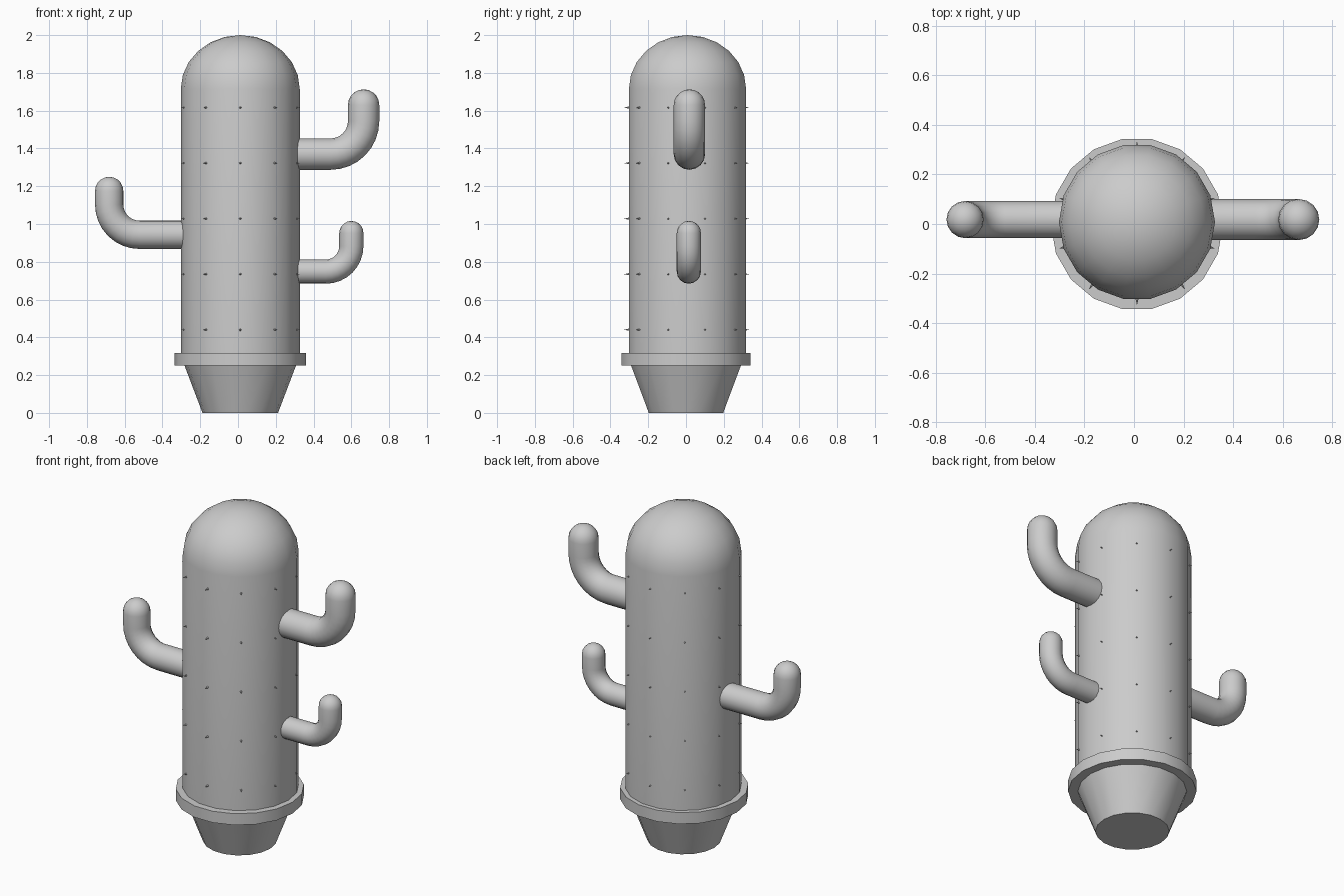
import bpy, bmesh
from math import sin, cos, pi, radians
from mathutils import Matrix, Vector

if "Cube" in bpy.data.objects:
    bpy.data.objects.remove(bpy.data.objects["Cube"])

CX = 0.012


def finish(name, bm, smooth=True):
    bmesh.ops.recalc_face_normals(bm, faces=bm.faces[:])
    me = bpy.data.meshes.new(name)
    bm.to_mesh(me)
    bm.free()
    ob = bpy.data.objects.new(name, me)
    bpy.context.collection.objects.link(ob)
    if smooth:
        bpy.ops.object.select_all(action='DESELECT')
        ob.select_set(True)
        bpy.context.view_layer.objects.active = ob
        bpy.ops.object.shade_smooth_by_angle(angle=radians(35))
    return ob


def skin(bm, rings, tip=None):
    """Bridge rings of points, cap the start, close the end with a tip point or a cap."""
    loops = [[bm.verts.new(p) for p in ring] for ring in rings]
    n = len(loops[0])
    for a, b in zip(loops, loops[1:]):
        for i in range(n):
            j = (i + 1) % n
            bm.faces.new((a[i], a[j], b[j], b[i]))
    bm.faces.new(loops[0])
    if tip is None:
        bm.faces.new(loops[-1])
    else:
        t = bm.verts.new(tip)
        for i in range(n):
            bm.faces.new((loops[-1][i], loops[-1][(i + 1) % n], t))


def lathe(name, profile, cy=0.0, tip_z=None, n=18):
    bm = bmesh.new()
    rings = [[(CX + r * cos(2 * pi * i / n), cy + r * sin(2 * pi * i / n), z)
              for i in range(n)] for r, z in profile]
    skin(bm, rings, None if tip_z is None else (CX, cy, tip_z))
    return finish(name, bm)


def arm(name, side, x, z, top, r, bend, y, n=16):
    """Horizontal tube that bends upward and ends in a round tip."""
    path = [(0.26, z, 0, r)]
    for k in range(9):
        a = pi / 2 * k / 8
        path.append((x - bend + bend * sin(a), z + bend - bend * cos(a), a, r))
    for k in range(5):
        a = pi / 2 * k / 5
        path.append((x, top - r + r * sin(a), pi / 2, r * cos(a)))
    rings = []
    for px, pz, a, pr in path:
        ring = []
        for i in range(n):
            t = 2 * pi * i / n
            u = pr * cos(t)
            ring.append((side * (px - u * sin(a)), y + pr * sin(t), pz + u * cos(a)))
        rings.append(ring)
    bm = bmesh.new()
    skin(bm, rings, (side * x, y, top))
    return finish(name, bm)


# Pot and its rim
lathe("pot", [(0.2, 0), (0.295, 0.25)])
lathe("pot_rim", [(0.348, 0.25), (0.348, 0.318)])

# Trunk with domed top
R, Z0, H = 0.315, 1.715, 0.285
dome = [(R * cos(a), Z0 + H * sin(a)) for a in (radians(d) for d in (0, 15, 30, 45, 60, 75))]
lathe("trunk", [(R, 0.28)] + dome, cy=0.008, tip_z=2.0)

# Arms
arm("upper_right_arm", 1, 0.665, 1.37, 1.713, 0.083, 0.175, 0.018)
arm("lower_right_arm", 1, 0.60, 0.748, 1.016, 0.064, 0.135, 0.015)
arm("left_arm", -1, 0.682, 0.943, 1.25, 0.075, 0.16, 0.018)

# Spines in five rows of ten
bm = bmesh.new()
for row in range(5):
    for k in range(10):
        d = Vector((cos(-pi / 2 + k * pi / 5), sin(-pi / 2 + k * pi / 5), 0))
        pos = Vector((CX, 0.003, 0.44 + row * 0.294)) + d * 0.315
        rot = d.to_track_quat('Z', 'Y').to_matrix().to_4x4()
        bmesh.ops.create_cone(bm, cap_ends=True, segments=5, radius1=0.008, radius2=0,
                              depth=0.032, matrix=Matrix.Translation(pos) @ rot)
finish("spines", bm, smooth=False)
